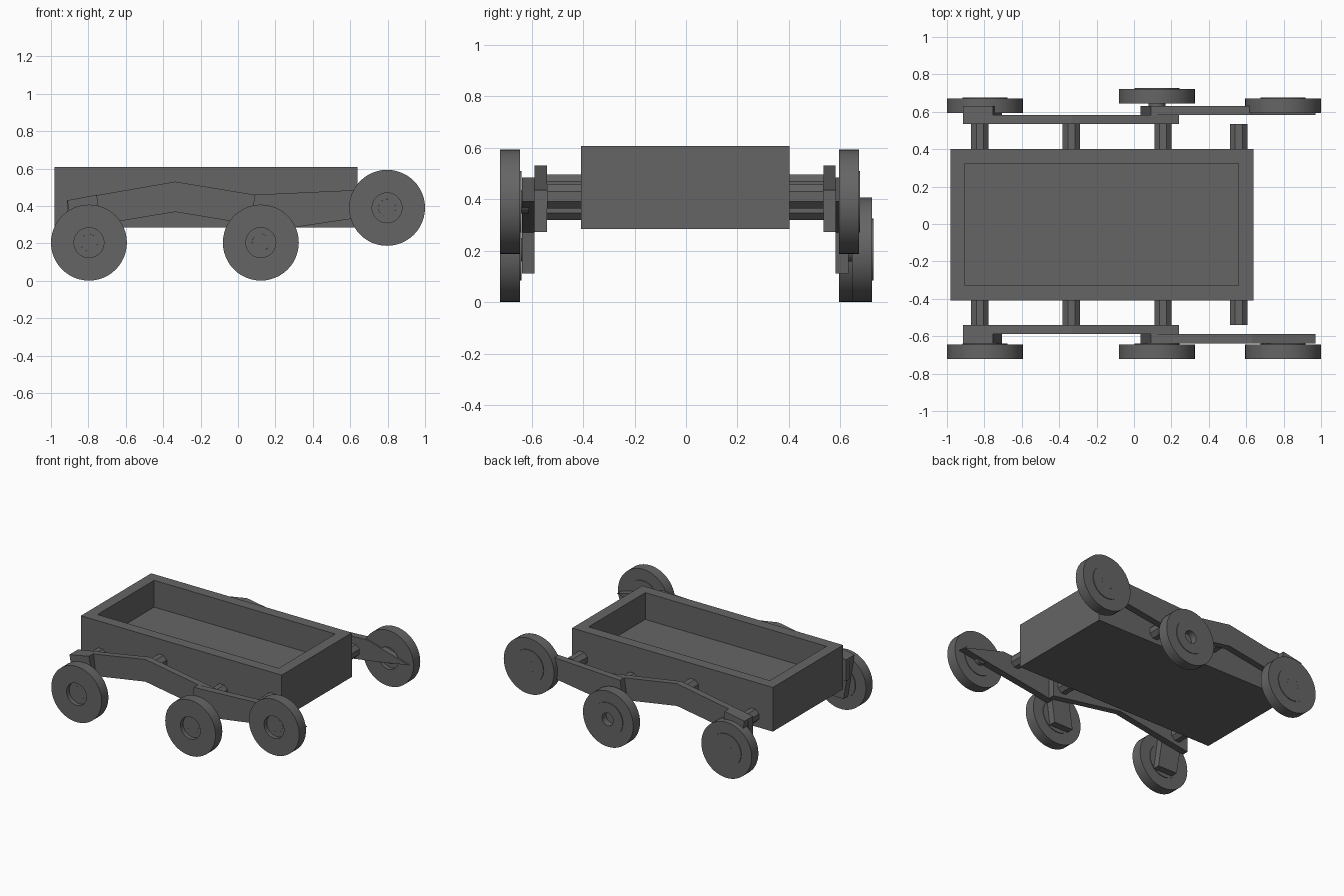
import bpy, bmesh, math
from mathutils import Matrix

cube = bpy.data.objects.get("Cube")
if cube:
    bpy.data.objects.remove(cube, do_unlink=True)

grey = bpy.data.materials.new("dark grey")
grey.use_nodes = True
COLOUR = (0.13, 0.13, 0.13, 1)
grey.diffuse_color = COLOUR
grey.node_tree.nodes["Principled BSDF"].inputs["Base Color"].default_value = COLOUR


def finish(name, bm, smooth=False):
    bmesh.ops.recalc_face_normals(bm, faces=bm.faces)
    mesh = bpy.data.meshes.new(name)
    bm.to_mesh(mesh)
    bm.free()
    mesh.materials.append(grey)
    obj = bpy.data.objects.new(name, mesh)
    bpy.context.collection.objects.link(obj)
    if smooth:
        bpy.ops.object.select_all(action='DESELECT')
        obj.select_set(True)
        bpy.context.view_layer.objects.active = obj
        bpy.ops.object.shade_smooth_by_angle(angle=math.radians(30))
    return obj


def plate(name, outline, y0, y1):
    """Extrude an x-z outline from y0 to y1."""
    bm = bmesh.new()
    face = bm.faces.new([bm.verts.new((x, y0, z)) for x, z in outline])
    out = bmesh.ops.extrude_face_region(bm, geom=[face])
    verts = [v for v in out["geom"] if isinstance(v, bmesh.types.BMVert)]
    bmesh.ops.translate(bm, verts=verts, vec=(0, y1 - y0, 0))
    return finish(name, bm)


def rod(name, x, z, y0, y1, radius, sides, smooth=False):
    """Cylinder along y, with a flat side on top."""
    bm = bmesh.new()
    bmesh.ops.create_cone(bm, cap_ends=True, segments=sides, radius1=radius,
                          radius2=radius, depth=abs(y1 - y0))
    turn = Matrix.Rotation(math.pi / 2, 4, 'X') @ Matrix.Rotation(math.pi / sides, 4, 'Z')
    bm.transform(Matrix.Translation((x, (y0 + y1) / 2, z)) @ turn)
    return finish(name, bm, smooth)


def wheel(name, x, y, z):
    """Lathe a bored wheel: raised disc towards +y, recess towards -y."""
    section = [(0.046, 0.044), (0.12, 0.044), (0.12, 0.039), (0.203, 0.039),
               (0.203, -0.039), (0.08, -0.039), (0.08, -0.008), (0.046, -0.008)]
    bm = bmesh.new()
    verts = [bm.verts.new((r, d, 0)) for r, d in section]
    edges = [bm.edges.new(pair) for pair in zip(verts, verts[1:] + verts[:1])]
    bmesh.ops.spin(bm, geom=verts + edges, cent=(0, 0, 0), axis=(0, 1, 0),
                   angle=math.tau, steps=48, use_duplicate=False)
    bmesh.ops.remove_doubles(bm, verts=bm.verts, dist=0.0001)
    bm.transform(Matrix.Translation((x, y, z)))
    return finish(name, bm, True)


# Open tray body with a flat rim and upright inner walls
bm = bmesh.new()
bmesh.ops.create_cube(bm, size=1)
bm.transform(Matrix.Translation((-0.172, -0.003, 0.446)) @ Matrix.Diagonal((1.62, 0.81, 0.322, 1)))
top = max(bm.faces, key=lambda f: f.calc_center_median().z)
bmesh.ops.inset_individual(bm, faces=[top], thickness=0.079, use_even_offset=True)
out = bmesh.ops.extrude_discrete_faces(bm, faces=[top])
floor = out["faces"][0]
bmesh.ops.translate(bm, verts=floor.verts, vec=(0, 0, -0.195))
finish("tray_body", bm)

# Suspension outlines, seen from the side
rocker = [(-0.913, 0.43), (-0.335, 0.53), (0.24, 0.435), (0.24, 0.273),
          (-0.335, 0.368), (-0.913, 0.273)]
leg = [(-0.913, 0.43), (-0.755, 0.46), (-0.705, 0.112), (-0.86, 0.112)]
bogie = [(0.09, 0.46), (0.63, 0.485), (0.97, 0.39), (0.715, 0.347),
         (0.33, 0.29), (0.21, 0.27), (0.19, 0.112), (0.035, 0.112)]
pivots = {"rear": (-0.824, 0.365), "rocker": (-0.335, 0.45),
          "bogie": (0.155, 0.365), "front": (0.56, 0.41)}
wheels = {"rear": (-0.797, 0.204), "middle": (0.122, 0.204), "front": (0.797, 0.39)}

for side, s in (("left", 1), ("right", -1)):
    inner, middle, outer = (s * d - 0.003 for d in (0.537, 0.585, 0.635))
    plate(f"{side}_rocker_arm", rocker, inner, middle)
    plate(f"{side}_rear_leg", leg, middle, outer)
    plate(f"{side}_bogie_arm", bogie, middle, outer)
    for label, (x, z) in pivots.items():
        rod(f"{side}_{label}_pivot", x, z, s * 0.39, inner, 0.05, 8)
    for label, (x, z) in wheels.items():
        # The left end wheels sit closer in than the others, flush with their axles
        if s < 0:
            y, end = -0.684, -0.692
        elif label == "middle":
            y, end = 0.684, 0.68
        else:
            y, end = 0.633, 0.677
        wheel(f"{side}_{label}_wheel", x, y, z)
        rod(f"{side}_{label}_axle", x, z, s * 0.61, end, 0.046, 24, True)
